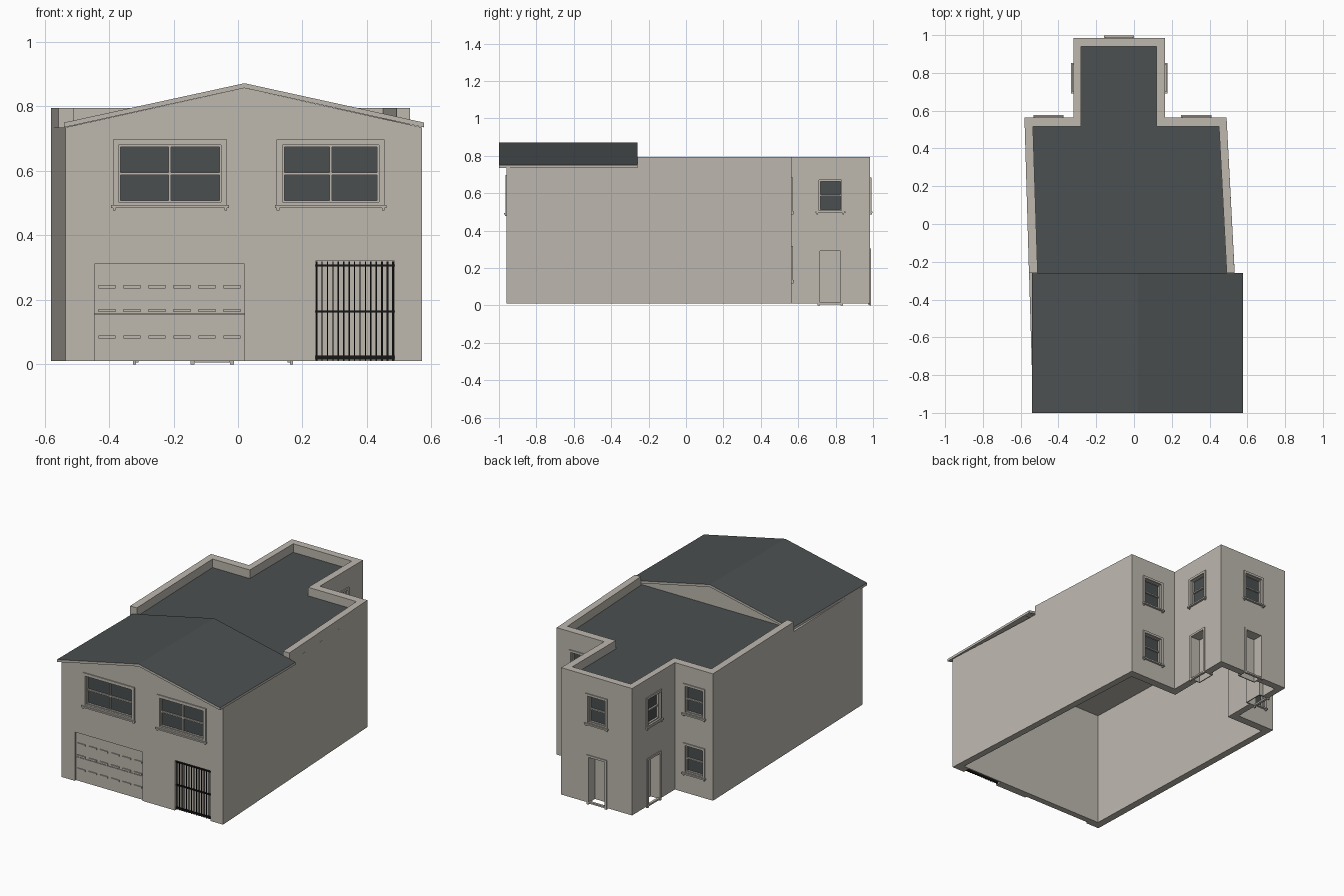
import bpy, bmesh

if "Cube" in bpy.data.objects:
    bpy.data.objects.remove(bpy.data.objects["Cube"], do_unlink=True)


def material(name, r, g, b):
    m = bpy.data.materials.new(name)
    m.use_nodes = True
    m.diffuse_color = (r, g, b, 1)
    node = m.node_tree.nodes["Principled BSDF"]
    node.inputs["Base Color"].default_value = (r, g, b, 1)
    node.inputs["Roughness"].default_value = 0.9
    return m


STONE = material("warm_grey_render", 0.51, 0.48, 0.43)
SLATE = material("dark_slate", 0.07, 0.08, 0.082)
GLASS = material("dark_glass", 0.068, 0.077, 0.078)
IRON = material("black_iron", 0.008, 0.008, 0.008)


def finish(name, bm, *mats):
    bmesh.ops.recalc_face_normals(bm, faces=bm.faces)
    if len(mats) > 1:  # upward faces take the second colour
        bm.normal_update()
        for f in bm.faces:
            f.material_index = int(f.normal.z > 0.5)
    mesh = bpy.data.meshes.new(name)
    bm.to_mesh(mesh)
    bm.free()
    for m in mats:
        mesh.materials.append(m)
    ob = bpy.data.objects.new(name, mesh)
    bpy.context.collection.objects.link(ob)
    return ob


def add_box(bm, a, b):
    vs = [bm.verts.new((x, y, z)) for x in (a[0], b[0]) for y in (a[1], b[1]) for z in (a[2], b[2])]
    for q in ("0132", "4576", "0154", "2376", "0264", "1375"):
        bm.faces.new([vs[int(c)] for c in q])


def prism(name, points, direction, *mats):
    bm = bmesh.new()
    face = bm.faces.new([bm.verts.new(p) for p in points])
    ext = bmesh.ops.extrude_face_region(bm, geom=[face], use_keep_orig=True)
    moved = [v for v in ext["geom"] if isinstance(v, bmesh.types.BMVert)]
    bmesh.ops.translate(bm, verts=moved, vec=direction)
    return finish(name, bm, *mats)


# Positions on a facade: u runs along it, d is the distance outwards
def spot(face, u, d, z):
    return {"front": (u, -0.96 - d, z), "step": (u, 0.565 + d, z), "rear": (u, 0.985 + d, z),
            "left": (0.165 + d, u, z), "right": (-0.32 - d, u, z)}[face]


def boxes(name, face, mat, parts):
    bm = bmesh.new()
    for u0, u1, z0, z1, d0, d1 in parts:
        add_box(bm, spot(face, u0, d0, z0), spot(face, u1, d1, z1))
    return finish(name, bm, mat)


cutter_bm = bmesh.new()


def cut(face, u0, u1, z0, z1, depth):
    add_box(cutter_bm, spot(face, u0, -depth, z0), spot(face, u1, 0.05, z1))


def border(u0, u1, z0, z1, w, d0, d1):
    return [(u0, u0 + w, z0, z1, d0, d1), (u1 - w, u1, z0, z1, d0, d1),
            (u0 + w, u1 - w, z1 - w, z1, d0, d1), (u0 + w, u1 - w, z0, z0 + w, d0, d1)]


def window(name, face, u0, u1, z0, z1, t=0.014, columns=1):
    cut(face, u0, u1, z0, z1, 0.025)
    boxes(name + "_glass", face, GLASS, [(u0, u1, z0, z1, -0.026, -0.018)])
    um, zm = (u0 + u1) / 2, (z0 + z1) / 2
    bars = border(u0, u1, z0, z1, 0.006, -0.018, -0.006)
    bars.append((u0, u1, zm - 0.004, zm + 0.004, -0.018, -0.008))
    if columns == 2:
        bars.append((um - 0.004, um + 0.004, z0, z1, -0.018, -0.009))
    boxes(name + "_sash", face, STONE, bars)
    trim = border(u0 - t, u1 + t, z0 - t, z1 + t, t, -0.002, 0.006)
    trim.append((u0 - t - 0.006, u1 + t + 0.006, z0 - t, z0 - t + 0.009, 0, 0.013))
    for u in (u0 - t, u1 + t - 0.008):
        trim.append((u, u + 0.008, z0 - t - 0.008, z0 - t, 0, 0.009))
    boxes(name + "_trim", face, STONE, trim)


def door(name, face, mid, half=0.055, top=0.292, depth=0.06):
    u0, u1 = mid - half, mid + half
    cut(face, u0, u1, -0.05, top, 0.1)
    w = 0.006
    boxes(name + "_alcove", face, STONE, [
        (u0 - w, u1 + w, 0.01, top + w, -depth - w, -depth),
        (u0 - w, u0, 0.01, top, -depth, -0.003), (u1, u1 + w, 0.01, top, -depth, -0.003),
        (u0, u1, top, top + w, -depth, -0.003)])
    t = 0.013
    boxes(name + "_frame", face, STONE, [
        (u0 - t, u0, 0, top + t, -0.004, 0.005), (u1, u1 + t, 0, top + t, -0.004, 0.005),
        (u0, u1, top, top + t, -0.004, 0.005), (u0, u1, 0.006, 0.016, -0.012, 0.003)])


# Footprint of the walls, outside and inside
OUTER = [(-0.535, -0.96), (0.57, -0.96), (0.49, 0.565), (0.165, 0.565),
         (0.165, 0.985), (-0.32, 0.985), (-0.32, 0.565), (-0.58, 0.565)]
INNER = [(-0.49, -0.91), (0.525, -0.91), (0.45, 0.515), (0.12, 0.515),
         (0.12, 0.94), (-0.28, 0.94), (-0.28, 0.515), (-0.535, 0.515)]
BASE, EAVE, PARAPET, BACK = 0.01, 0.735, 0.795, -0.26

# Hollow wall shell, open at the bottom
bm = bmesh.new()
rings = [[bm.verts.new((x, y, z)) for x, y in loop]
         for loop, z in ((OUTER, BASE), (OUTER, EAVE), (INNER, EAVE), (INNER, BASE))]
for a, b in zip(rings, rings[1:] + rings[:1]):
    for i in range(len(a)):
        j = (i + 1) % len(a)
        bm.faces.new((a[i], a[j], b[j], b[i]))
walls = finish("walls", bm, STONE)

# Parapet around the flat roof
strip = [(0.533, BACK)] + OUTER[2:] + [(-0.556, BACK), (-0.51, BACK)] + INNER[:1:-1] + [(0.491, BACK)]
prism("parapet", [(x, y, EAVE) for x, y in strip], (0, 0, PARAPET - EAVE), STONE)
prism("flat_roof", [(x, y, 0.725) for x, y in INNER], (0, 0, 0.017), STONE, SLATE)

# Gable ends and pitched roof
for name, y in (("front_gable", -0.96), ("rear_gable", -0.305)):
    prism(name, [(-0.535, y, EAVE), (0.57, y, EAVE), (0.02, y, 0.857)], (0, 0.035, 0), STONE)
prism("pitched_roof", [(-0.54, -1, EAVE), (0.02, -1, 0.857), (0.577, -1, EAVE),
                       (0.577, -1, 0.75), (0.02, -1, 0.872), (-0.54, -1, 0.75)],
      (0, 1 + BACK, 0), STONE, SLATE)

# Windows
window("front_window_right", "front", -0.37, -0.052, 0.503, 0.68, 0.018, 2)
window("front_window_left", "front", 0.138, 0.437, 0.503, 0.68, 0.018, 2)
for name, face, mid in (("rear", "rear", -0.08), ("annex_left", "left", 0.772),
                        ("annex_right", "right", 0.772)):
    window(name + "_window", face, mid - 0.06, mid + 0.06, 0.507, 0.67)
    door(name + "_door", face, mid)
for side, mid in (("left", 0.33), ("right", -0.452)):
    for level, z in (("upper", 0.507), ("lower", 0.14)):
        window(f"back_{side}_{level}_window", "step", mid - 0.06, mid + 0.06, z, z + 0.163)

# Garage door with rows of raised ledges
G0, G1, GTOP = -0.445, 0.02, 0.312
cut("front", G0, G1, -0.05, GTOP, 0.02)
half = (BASE + GTOP) / 2 - 0.005
boxes("garage_door", "front", STONE, [(G0, G1, BASE, half - 0.001, -0.025, -0.012),
                                      (G0, G1, half + 0.001, GTOP, -0.025, -0.012)])
step = (G1 - G0) / 6
boxes("garage_door_ledges", "front", STONE,
      [(G0 + step * i + 0.012, G0 + step * (i + 1) - 0.012, z, z + 0.01, -0.012, -0.006)
       for i in range(6) for z in (0.08, 0.162, 0.236)])

# Barred gate in its recess
B0, B1, BTOP = 0.24, 0.485, 0.32
cut("front", B0, B1, -0.05, BTOP, 0.04)
bars = [(B0, B1, z, z + h, -0.018, -0.01) for z, h in ((0.016, 0.012), (0.161, 0.007), (0.303, 0.007))]
count = 15
for i in range(count):
    u = B0 + 0.002 + (B1 - B0 - 0.01) * i / (count - 1)
    w = 0.006 if i > count - 4 else 0.004
    bars.append((u, u + w, 0.012, 0.319, -0.016, -0.012))
boxes("barred_gate", "front", IRON, bars)

# Cut all openings out of the walls
cutter = finish("opening_cutter", cutter_bm, STONE)
cutter.hide_render = True
mod = walls.modifiers.new("openings", "BOOLEAN")
mod.operation = "DIFFERENCE"
mod.solver = "EXACT"
mod.object = cutter
bpy.context.view_layer.objects.active = walls
bpy.ops.object.modifier_apply(modifier=mod.name)
bpy.data.objects.remove(cutter, do_unlink=True)
